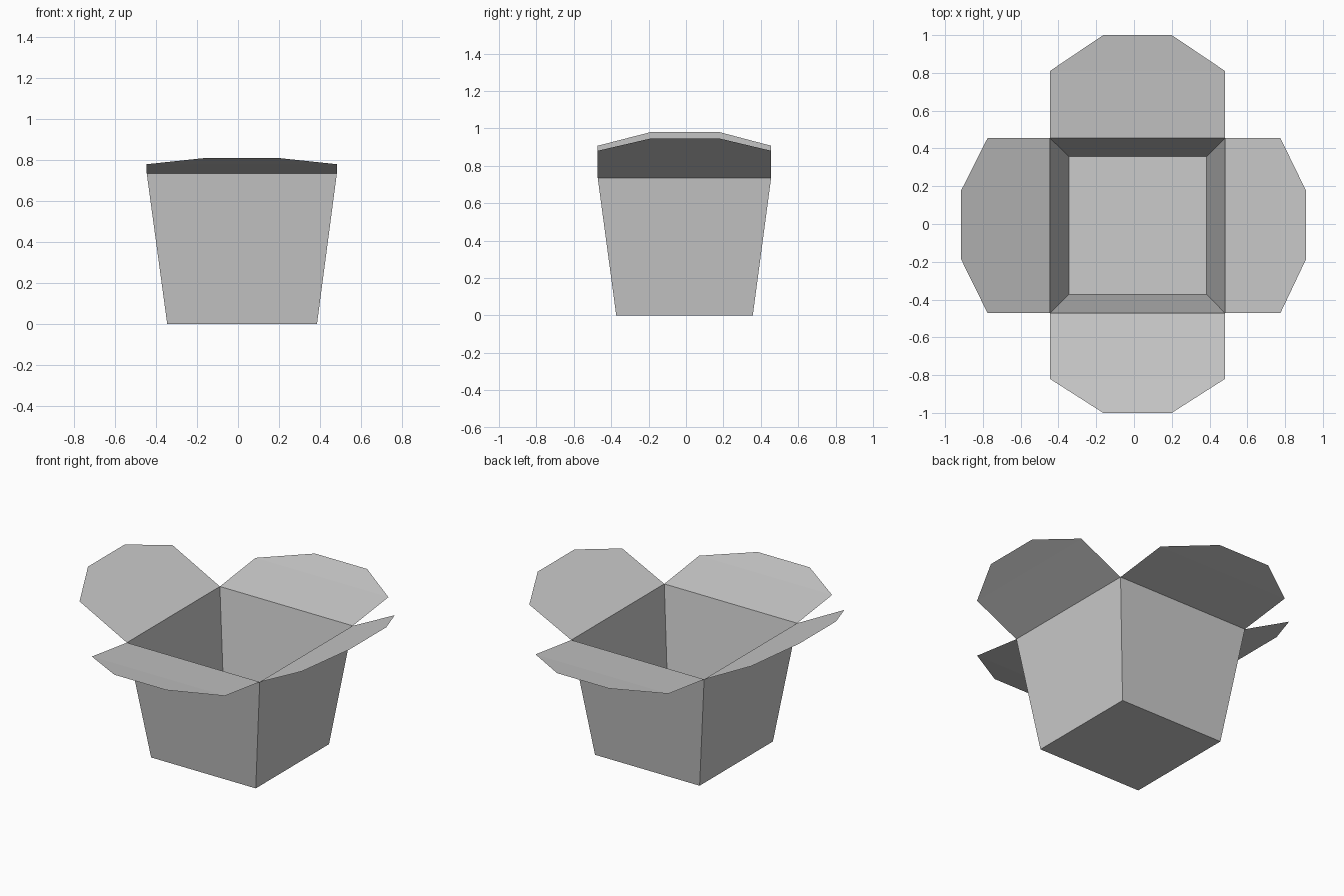
import bpy

if "Cube" in bpy.data.objects:
    bpy.data.objects.remove(bpy.data.objects["Cube"])

RIM_Z = 0.735
BX0, BX1, BY0, BY1 = -0.345, 0.385, -0.373, 0.357   # base extents
RX0, RX1, RY0, RY1 = -0.445, 0.482, -0.472, 0.455   # rim extents


def make(name, verts, faces):
    mesh = bpy.data.meshes.new(name)
    mesh.from_pydata(verts, [], faces)
    mesh.update()
    obj = bpy.data.objects.new(name, mesh)
    bpy.context.collection.objects.link(obj)
    return obj


def ring(x0, x1, y0, y1, z):
    return [(x0, y0, z), (x1, y0, z), (x1, y1, z), (x0, y1, z)]


# Open box: base and four tapered walls of thin card
walls = [(i, (i + 1) % 4, (i + 1) % 4 + 4, i + 4) for i in range(4)]
make("box_body",
     ring(BX0, BX1, BY0, BY1, 0) + ring(RX0, RX1, RY0, RY1, RIM_Z),
     [(3, 2, 1, 0)] + walls)


def flap(name, axis, sections):
    """Sections run hinge to tip: (distance, height, side start, side end)."""
    verts = []
    for d, z, a, b in sections:
        for s in (a, b):
            verts.append((d, s, z) if axis == 'x' else (s, d, z))
    faces = [(0, 1, 3, 2), (2, 3, 5, 4)]
    # keep the inner side of every flap facing up
    if (axis == 'x') == (sections[-1][0] > 0):
        faces = [f[::-1] for f in faces]
    return make(name, verts, faces)


# Four folded-out flaps with clipped corners
for name, axis, hinge, mid, tip, mid_z, tip_z in (
        ("front_flap", 'y', RY0, -0.82, -1.0, 0.78, 0.81),
        ("back_flap", 'y', RY1, 0.81, 1.0, 0.78, 0.81),
        ("left_flap", 'x', RX0, -0.775, -0.915, 0.907, 0.98),
        ("right_flap", 'x', RX1, 0.775, 0.91, 0.88, 0.946)):
    a, b, ta, tb = (RY0, RY1, -0.188, 0.178) if axis == 'x' else (RX0, RX1, -0.163, 0.2)
    flap(name, axis, [(hinge, RIM_Z, a, b), (mid, mid_z, a, b), (tip, tip_z, ta, tb)])
